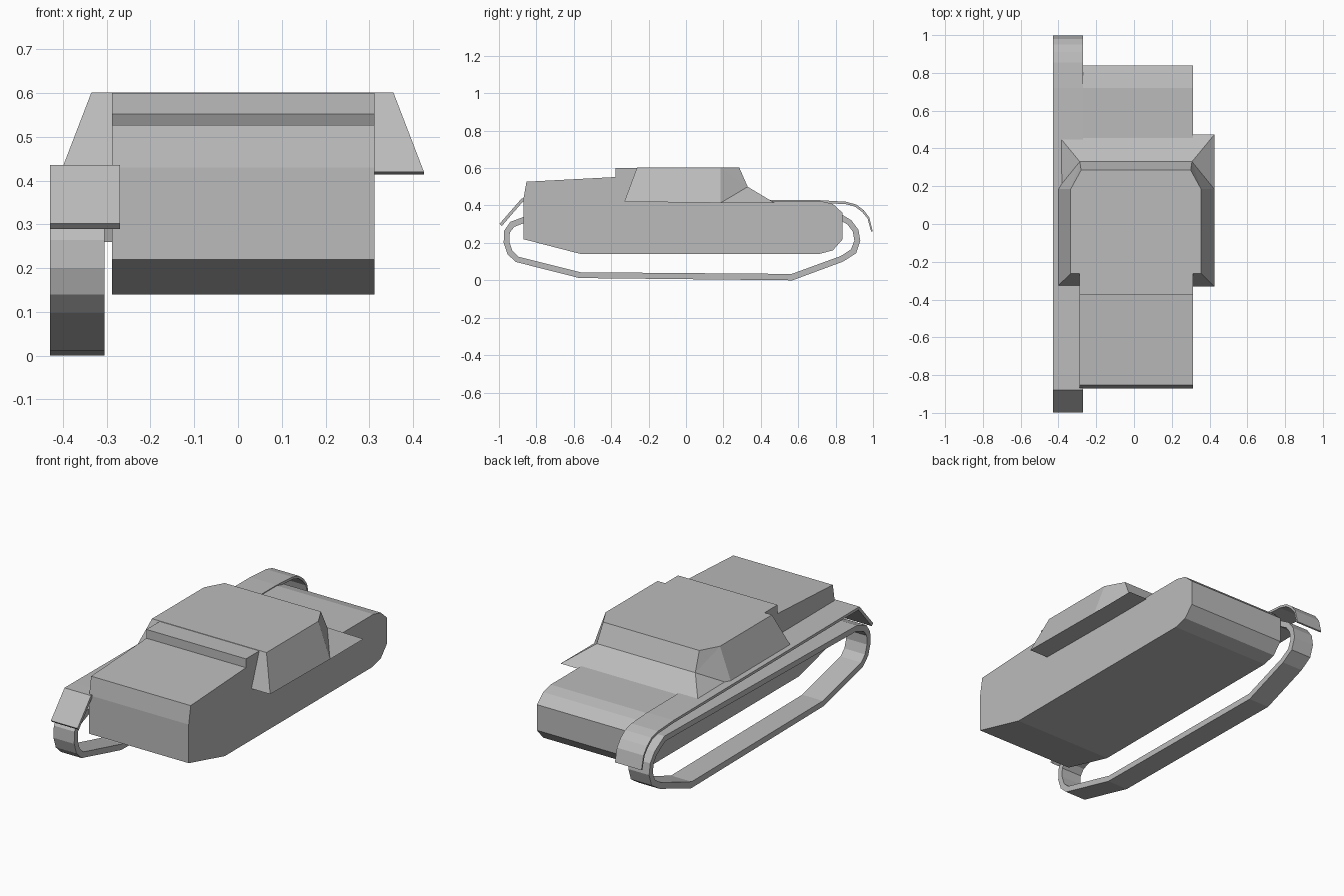
import bpy, bmesh

grey = bpy.data.materials.new("plain grey")
grey.diffuse_color = (0.5, 0.5, 0.5, 1)


def make_object(name, verts, faces):
    mesh = bpy.data.meshes.new(name)
    mesh.from_pydata(verts, [], faces)
    bm = bmesh.new()
    bm.from_mesh(mesh)
    bmesh.ops.recalc_face_normals(bm, faces=bm.faces)
    bm.to_mesh(mesh)
    bm.free()
    mesh.materials.append(grey)
    obj = bpy.data.objects.new(name, mesh)
    bpy.context.collection.objects.link(obj)
    return obj


def extrude_profile(name, profile, x0, x1):
    """Solid with a (y, z) side profile between two x planes."""
    n = len(profile)
    verts = [(x, y, z) for x in (x0, x1) for y, z in profile]
    faces = [tuple(range(n)), tuple(range(n, 2 * n))]
    faces += [(i, (i + 1) % n, n + (i + 1) % n, n + i) for i in range(n)]
    return make_object(name, verts, faces)


def loop_band(name, outer, inner, x0, x1):
    """Closed band with matching outer and inner (y, z) outlines."""
    n = len(outer)
    verts = [(x, y, z) for x in (x0, x1) for p in (outer, inner) for y, z in p]
    faces = []
    for i in range(n):
        j = (i + 1) % n
        for a, b in ((0, n), (n, 3 * n), (3 * n, 2 * n), (2 * n, 0)):
            faces.append((a + i, a + j, b + j, b + i))
    return make_object(name, verts, faces)


# hull with stepped front deck
extrude_profile("hull", [
    (-0.87, 0.22), (-0.87, 0.43), (-0.853, 0.527), (-0.377, 0.552),
    (-0.377, 0.60), (-0.2, 0.60), (-0.2, 0.424), (0.72, 0.424),
    (0.785, 0.408), (0.838, 0.36), (0.838, 0.22), (0.785, 0.16),
    (0.71, 0.14), (-0.56, 0.14)], -0.288, 0.312)

# superstructure with sloped sides, cut rear corners and rear apron
half = [
    (0.345, -0.262, 0.602), (0.345, 0.185, 0.602), (0.29, 0.285, 0.602),   # roof
    (0.415, -0.33, 0.42), (0.415, 0.185, 0.414),                           # side foot
    (0.297, 0.33, 0.50), (0.415, 0.473, 0.414)]                            # rear slope
cx = 0.01
verts = [(cx + s * x, y, z) for s in (1, -1) for x, y, z in half]
faces = [(0, 1, 2, 9, 8, 7), (0, 3, 10, 7), (2, 5, 12, 9), (5, 6, 13, 12),
         (3, 4, 11, 10), (4, 6, 13, 11)]
for o in (0, 7):
    faces += [(o, o + 1, o + 4, o + 3), (o + 1, o + 2, o + 5), (o + 1, o + 5, o + 4),
              (o + 4, o + 5, o + 6)]
make_object("superstructure", verts, faces)

# fender with bent front flap and curled rear end
extrude_profile("fender", [
    (-0.997, 0.302), (-0.88, 0.436), (-0.80, 0.436), (0.72, 0.428), (0.855, 0.42),
    (0.91, 0.405), (0.95, 0.375), (0.98, 0.335), (0.998, 0.262), (0.99, 0.26),
    (0.971, 0.33), (0.942, 0.365), (0.905, 0.393), (0.855, 0.407), (0.72, 0.414),
    (-0.80, 0.421), (-0.872, 0.421), (-0.985, 0.29)], -0.43, -0.27)

# track band
outer = [(-0.86, 0.342), (-0.94, 0.312), (-0.972, 0.265), (-0.975, 0.20),
         (-0.955, 0.14), (-0.91, 0.098), (-0.57, 0.012), (0.57, 0.0),
         (0.84, 0.10), (0.91, 0.145), (0.932, 0.21), (0.922, 0.27),
         (0.885, 0.32), (0.80, 0.372)]
inner = [(-0.85, 0.312), (-0.918, 0.286), (-0.942, 0.255), (-0.944, 0.205),
         (-0.928, 0.157), (-0.895, 0.126), (-0.565, 0.043), (0.565, 0.034),
         (0.828, 0.13), (0.882, 0.165), (0.9, 0.212), (0.892, 0.26),
         (0.865, 0.297), (0.79, 0.342)]
loop_band("track", outer, inner, -0.43, -0.305)
